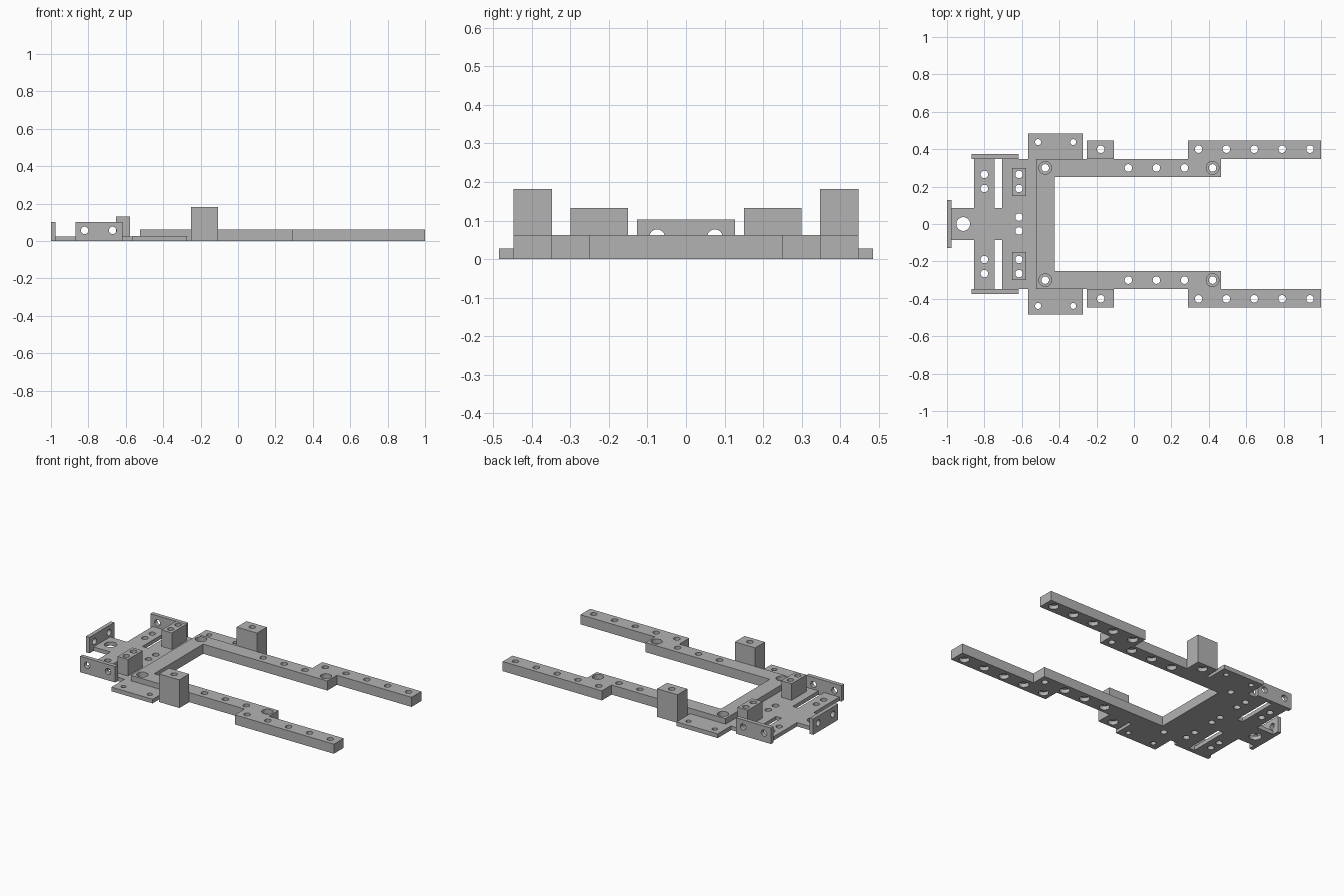
import bpy, bmesh, math
from mathutils import Matrix, Vector

cube = bpy.data.objects.get("Cube")
if cube:
    bpy.data.objects.remove(cube, do_unlink=True)

GREY = (0.45, 0.45, 0.45, 1)
metal = bpy.data.materials.new("plain grey")
metal.use_nodes = True
metal.diffuse_color = GREY
metal.node_tree.nodes["Principled BSDF"].inputs["Base Color"].default_value = GREY


def make_object(name, bm):
    bmesh.ops.recalc_face_normals(bm, faces=bm.faces)
    mesh = bpy.data.meshes.new(name)
    bm.to_mesh(mesh)
    bm.free()
    mesh.materials.append(metal)
    obj = bpy.data.objects.new(name, mesh)
    bpy.context.collection.objects.link(obj)
    return obj


def prism(name, outline, z0, z1):
    """Extrude a flat outline upwards."""
    bm = bmesh.new()
    face = bm.faces.new([bm.verts.new((x, y, z0)) for x, y in outline])
    top = bmesh.ops.extrude_face_region(bm, geom=[face])["geom"]
    verts = [v for v in top if isinstance(v, bmesh.types.BMVert)]
    bmesh.ops.translate(bm, verts=verts, vec=(0, 0, z1 - z0))
    return make_object(name, bm)


def box(name, x0, x1, y0, y1, z0, z1):
    return prism(name, [(x0, y0), (x1, y0), (x1, y1), (x0, y1)], z0, z1)


def mirrored(half):
    return half + [(x, -y) for x, y in reversed(half)]


def drill(obj, centres, radius, depth=0.6, axis="Z"):
    """Cut round holes along an axis, centred on the given points."""
    turn = {"X": Matrix.Rotation(math.pi / 2, 4, "Y"),
            "Y": Matrix.Rotation(math.pi / 2, 4, "X"),
            "Z": Matrix.Identity(4)}[axis]
    bm = bmesh.new()
    for c in centres:
        bmesh.ops.create_cone(bm, cap_ends=True, segments=24, radius1=radius,
                              radius2=radius, depth=depth,
                              matrix=Matrix.Translation(Vector(c)) @ turn)
    cutter = make_object("hole_cutter", bm)
    cutter.hide_render = True
    mod = obj.modifiers.new("holes", "BOOLEAN")
    mod.operation, mod.solver, mod.object = "DIFFERENCE", "EXACT", cutter
    bpy.context.view_layer.update()
    cut = bpy.data.meshes.new_from_object(
        obj.evaluated_get(bpy.context.evaluated_depsgraph_get()))
    obj.modifiers.clear()
    obj.data = cut
    bpy.data.objects.remove(cutter, do_unlink=True)


R = 0.02          # screw hole radius
SINK = 0.034      # recess radius
PLATE = 0.025
BAR = 0.062
SIDES = (("left", 1), ("right", -1))
parts = []

# Thin base plate with two open slots
base = prism("base_plate", mirrored([
    (-0.975, 0.085), (-0.855, 0.085), (-0.855, 0.347), (-0.745, 0.347),
    (-0.745, 0.085), (-0.705, 0.085), (-0.705, 0.347), (-0.525, 0.347)]), 0, PLATE)
pairs = [s * y for s in (1, -1) for y in (0.19, 0.265)]
drill(base, [(-0.8, y, 0) for y in pairs], R)
drill(base, [(-0.615, y, 0) for y in pairs + [0.037, -0.037]], R)
drill(base, [(-0.913, 0, 0)], 0.037)
parts.append(base)

# Upright end wall
wall = box("end_wall", -1, -0.975, -0.127, 0.127, 0, 0.103)
drill(wall, [(-0.99, y, 0.057) for y in (-0.075, 0.075)], R, 0.2, "X")
parts.append(wall)

# U-shaped frame
frame = prism("u_frame", mirrored([
    (-0.425, 0.25), (0.465, 0.25), (0.465, 0.347), (-0.525, 0.347)]), 0, BAR)
ARM = [(x, s * 0.3) for s in (1, -1) for x in (-0.03, 0.12, 0.27)]
CORNER = [(x, s * 0.3) for s in (1, -1) for x in (-0.475, 0.42)]
drill(frame, [(x, y, 0) for x, y in ARM + CORNER], R)
drill(frame, [(x, y, BAR) for x, y in CORNER], SINK, 0.06)
drill(frame, [(x, y, 0) for x, y in ARM], SINK - 0.004, 0.05)
parts.append(frame)

for side, s in SIDES:
    # Upright flange closing the slots
    flange = box(side + "_flange", -0.87, -0.618, s * 0.347, s * 0.373, 0, 0.103)
    drill(flange, [(x, s * 0.36, 0.057) for x in (-0.82, -0.67)], R, 0.2, "Y")

    # Small spacer block on the base plate
    spacer = box(side + "_spacer", -0.652, -0.578, s * 0.15, s * 0.3, PLATE, 0.132)
    drill(spacer, [(-0.615, s * y, 0) for y in (0.19, 0.265)], R)

    # Thin outer mounting tab
    tab = box(side + "_tab", -0.567, -0.272, s * 0.347, s * 0.485, 0, 0.027)
    drill(tab, [(x, s * 0.438, 0) for x in (-0.513, -0.325)], 0.016)

    # Tall post beside the frame arm
    post = box(side + "_post", -0.252, -0.107, s * 0.347, s * 0.447, 0, 0.182)
    drill(post, [(-0.178, s * 0.4, 0)], R)
    drill(post, [(-0.178, s * 0.4, 0)], SINK - 0.004, 0.05)

    # Long extension bar
    bar = box(side + "_extension_bar", 0.29, 1, s * 0.347, s * 0.447, 0, BAR)
    spots = [(0.345 + 0.149 * i, s * 0.4, 0) for i in range(5)]
    drill(bar, spots, R)
    drill(bar, spots, SINK - 0.004, 0.05)
    parts += [flange, spacer, tab, post, bar]

# Smooth hole walls, sharp edges everywhere else
bpy.ops.object.select_all(action="DESELECT")
for obj in parts:
    obj.select_set(True)
bpy.context.view_layer.objects.active = base
bpy.ops.object.shade_smooth_by_angle(angle=math.radians(30))
